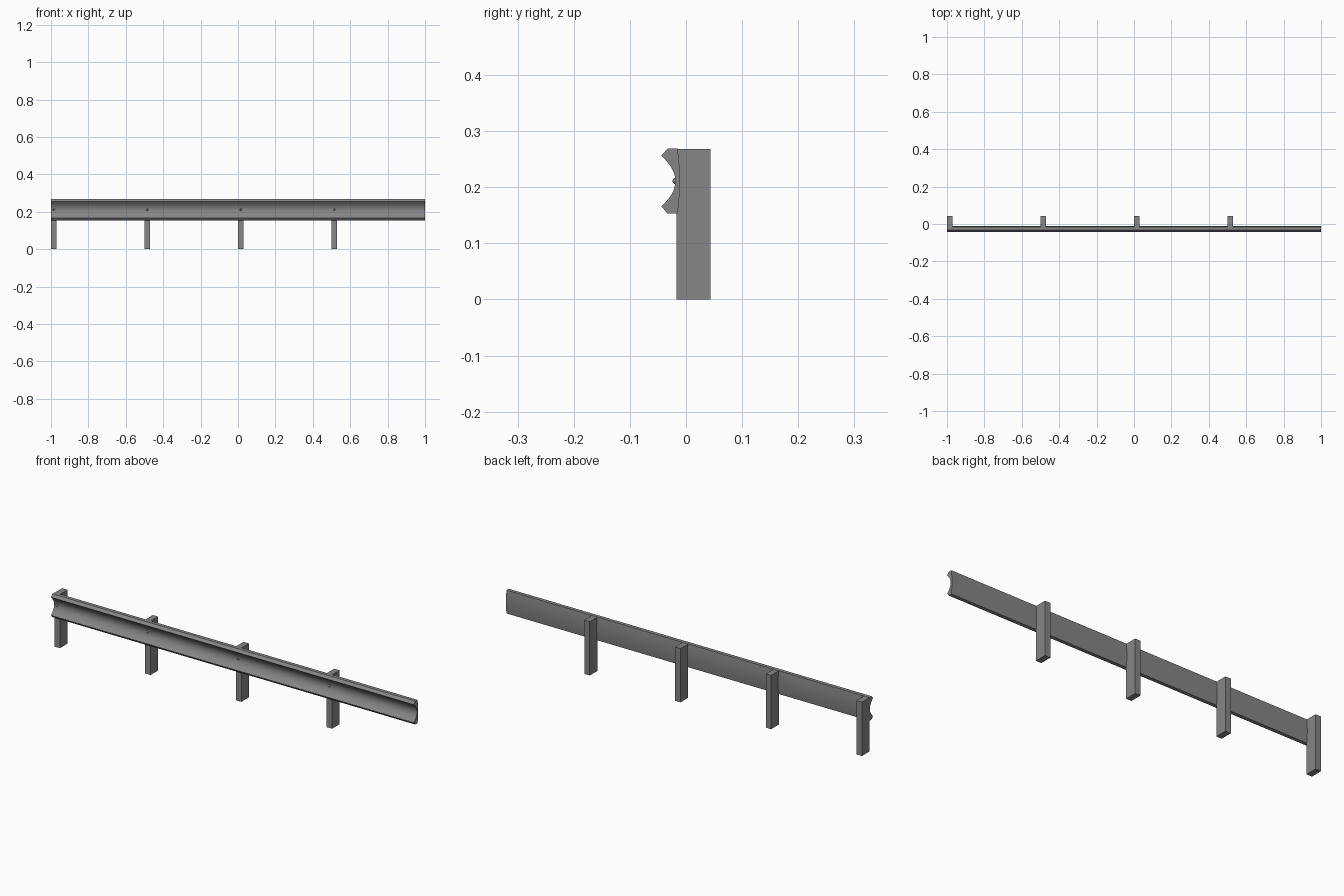
import bpy, bmesh, math
from mathutils import Matrix

cube = bpy.data.objects.get("Cube")
if cube:
    bpy.data.objects.remove(cube, do_unlink=True)

steel = bpy.data.materials.new("grey_steel")
steel.use_nodes = True
grey = (0.24, 0.24, 0.24, 1)
steel.diffuse_color = grey
steel.node_tree.nodes["Principled BSDF"].inputs["Base Color"].default_value = grey


def finish(name, bm, smooth=False):
    bmesh.ops.recalc_face_normals(bm, faces=bm.faces)
    mesh = bpy.data.meshes.new(name)
    bm.to_mesh(mesh)
    bm.free()
    mesh.materials.append(steel)
    ob = bpy.data.objects.new(name, mesh)
    bpy.context.collection.objects.link(ob)
    if smooth:
        bpy.ops.object.select_all(action='DESELECT')
        ob.select_set(True)
        bpy.context.view_layer.objects.active = ob
        bpy.ops.object.shade_smooth_by_angle(angle=math.radians(30))
    return ob


def bow(y_end, y_mid, half, steps):
    """Shallow curve across the rail height, as (y, z) from bottom to top."""
    points = []
    for i in range(steps + 1):
        t = 2 * i / steps - 1
        points.append((y_mid + (y_end - y_mid) * t * t, MID_Z + half * t))
    return points


MID_Z = 0.211

# Rail: concave front, chamfered lips, slightly bowed back
front = bow(-0.044, -0.019, 0.045, 16)
back = bow(-0.015, -0.011, 0.058, 8)
profile = [(-0.033, MID_Z - 0.058)] + front + [(-0.033, MID_Z + 0.058)] + back[::-1]
bm = bmesh.new()
end = bm.faces.new([bm.verts.new((-1, y, z)) for y, z in profile])
extruded = bmesh.ops.extrude_face_region(bm, geom=[end], use_keep_orig=True)
moved = [v for v in extruded["geom"] if isinstance(v, bmesh.types.BMVert)]
bmesh.ops.translate(bm, verts=moved, vec=(2, 0, 0))
finish("rail", bm, True)

# Posts with one bolt each
for i in range(4):
    x = -0.985 + 0.5 * i
    bm = bmesh.new()
    bmesh.ops.create_cube(bm, size=1, matrix=Matrix.Translation((x, 0.0135, 0.134))
                          @ Matrix.Diagonal((0.03, 0.06, 0.268, 1)))
    finish(f"post_{i + 1}", bm)

    bm = bmesh.new()
    bmesh.ops.create_uvsphere(bm, u_segments=16, v_segments=8, radius=0.006,
                              matrix=Matrix.Translation((x, -0.018, MID_Z)))
    finish(f"bolt_{i + 1}", bm, True)
